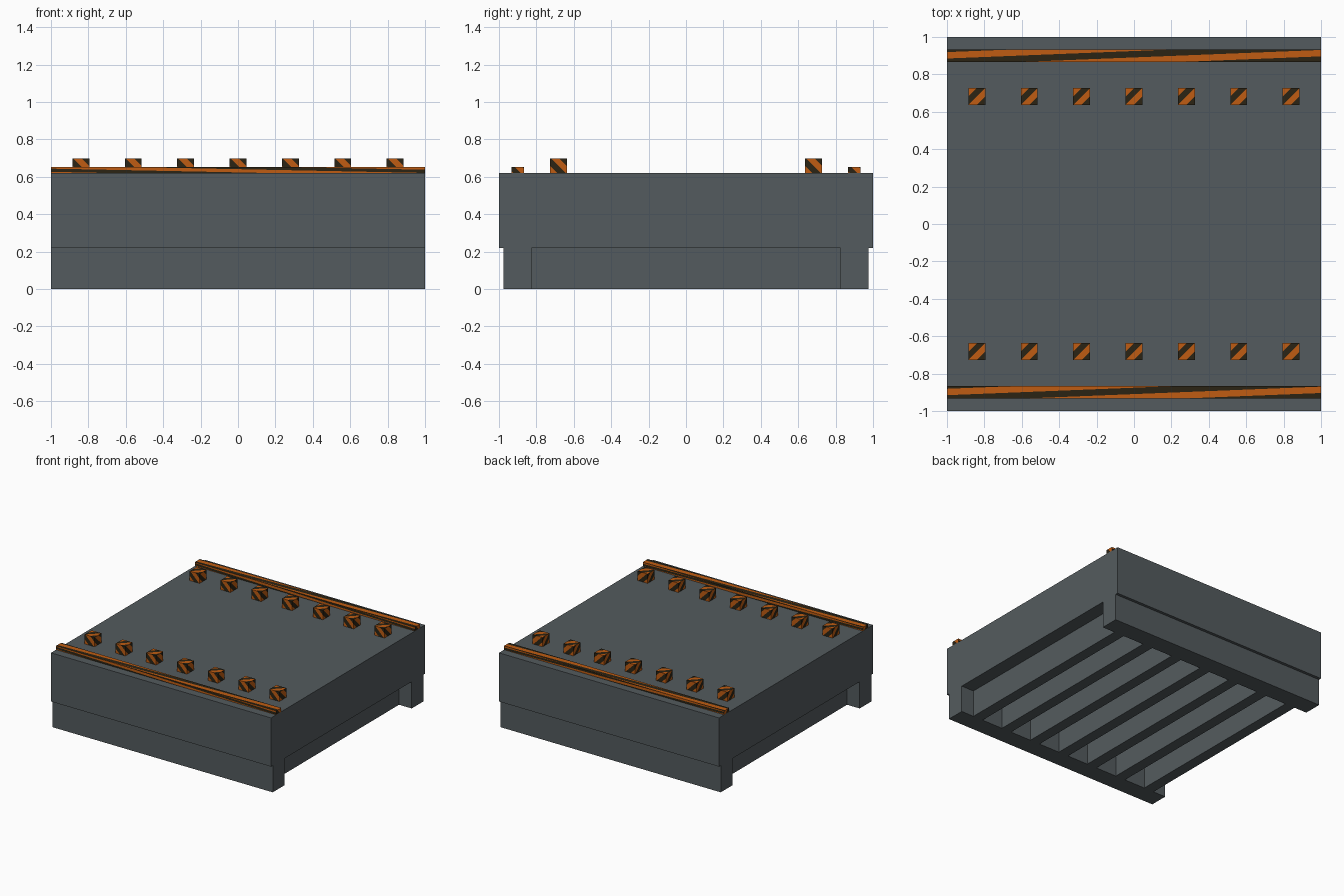
import bpy, bmesh, math
from mathutils import Vector

if "Cube" in bpy.data.objects:
    bpy.data.objects.remove(bpy.data.objects["Cube"])


def material(name, rgb):
    m = bpy.data.materials.new(name)
    m.diffuse_color = (*rgb, 1)
    m.use_nodes = True
    m.node_tree.nodes["Principled BSDF"].inputs["Base Color"].default_value = m.diffuse_color
    return m


GREY = material("steel grey", (0.088, 0.105, 0.112))
ORANGE = material("warning orange", (0.53, 0.108, 0.006))
DARK = material("warning dark", (0.024, 0.017, 0.007))


def add_object(name, mesh, loc):
    ob = bpy.data.objects.new(name, mesh)
    ob.location = loc
    bpy.context.collection.objects.link(ob)
    return ob


def box_bmesh(size):
    bm = bmesh.new()
    bmesh.ops.create_cube(bm, size=1)
    bmesh.ops.scale(bm, vec=size, verts=bm.verts)
    return bm


def box(name, lo, hi):
    lo, hi = Vector(lo), Vector(hi)
    bm = box_bmesh(hi - lo)
    mesh = bpy.data.meshes.new(name)
    bm.to_mesh(mesh)
    bm.free()
    mesh.materials.append(GREY)
    return add_object(name, mesh, (lo + hi) / 2)


def striped_mesh(name, size, rules):
    """Box with diagonal stripes; rules[axis] = (direction, band width, offset)."""
    bm = box_bmesh(size)
    bmesh.ops.delete(bm, geom=[f for f in bm.faces if f.normal.z < -0.5],
                     context='FACES_ONLY')

    def facing(axis):
        return [f for f in bm.faces if abs(f.normal[axis]) > 0.5]

    for axis, (d, step, off) in enumerate(rules):
        d = Vector(d)
        vals = [d.dot(v.co) for f in facing(axis) for v in f.verts]
        first = math.ceil((min(vals) - off) / step)
        last = math.floor((max(vals) - off) / step)
        for k in range(first, last + 1):
            faces = facing(axis)
            edges = list({e for f in faces for e in f.edges})
            verts = list({v for f in faces for v in f.verts})
            bmesh.ops.bisect_plane(bm, geom=faces + edges + verts, dist=1e-6,
                                   plane_co=d * ((off + k * step) / d.length_squared),
                                   plane_no=d)
            bm.normal_update()
        for f in facing(axis):
            band = math.floor((d.dot(f.calc_center_median()) - off) / step)
            f.material_index = band % 2
    mesh = bpy.data.meshes.new(name)
    bm.to_mesh(mesh)
    bm.free()
    mesh.materials.append(ORANGE)
    mesh.materials.append(DARK)
    return mesh


# Main deck slab
box("deck", (-1, -1, 0.22), (1, 1, 0.62))

# Support beams under the front and back edges
box("front_beam", (-1, -0.977, 0), (1, -0.827, 0.22))
box("back_beam", (-1, 0.827, 0), (1, 0.977, 0.22))

# Cross ribs between the beams
for i in range(7):
    x = (i - 3) * 0.28
    box(f"rib_{i + 1}", (x - 0.045, -0.827, 0), (x + 0.045, 0.827, 0.22))

# Striped kerb rails along the front and back, with long stretched stripes
rail = striped_mesh("rail", (2, 0.066, 0.032), [
    ((0, 1, 1), 0.04, 0.0),
    ((1, 0, 50), 0.855, -0.6),
    ((1, -25, 0), 0.855, -1.474)])
for side, y in (("front", -0.9), ("back", 0.9)):
    add_object(f"{side}_rail", rail, (0, y, 0.636))

# Two rows of striped warning blocks
block = striped_mesh("warning_block", (0.09, 0.09, 0.077), [
    ((0, 1, 1), 0.045, 0.0),
    ((1, 0, 1), 0.045, 0.0),
    ((1, -1, 0), 0.045, 0.0)])
for side, y in (("front", -0.682), ("back", 0.682)):
    for i in range(7):
        add_object(f"{side}_block_{i + 1}", block, ((i - 3) * 0.28, y, 0.6585))
